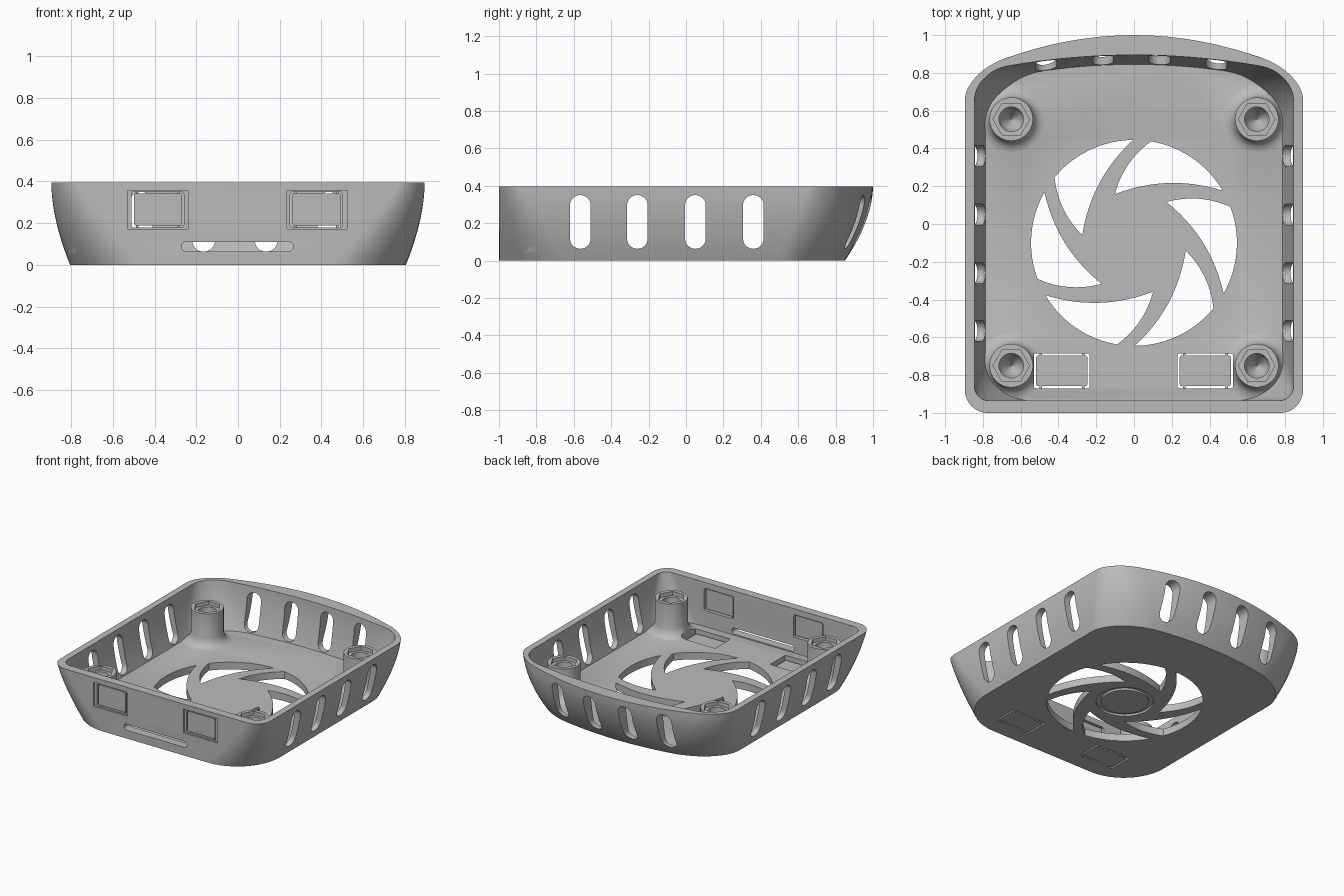
import bpy, bmesh, math
from mathutils import Vector

if "Cube" in bpy.data.objects:
    bpy.data.objects.remove(bpy.data.objects["Cube"])

grey = bpy.data.materials.new("plain grey")
grey.use_nodes = True
GREY = (0.5, 0.5, 0.5, 1)
grey.diffuse_color = GREY
grey.node_tree.nodes["Principled BSDF"].inputs["Base Color"].default_value = GREY

FLOOR, RIM = 0.055, 0.395


def finish(bm, name):
    bmesh.ops.recalc_face_normals(bm, faces=bm.faces)
    mesh = bpy.data.meshes.new(name)
    bm.to_mesh(mesh)
    bm.free()
    ob = bpy.data.objects.new(name, mesh)
    bpy.context.collection.objects.link(ob)
    mesh.materials.append(grey)
    return ob


def boolean(ob, other, op, keep=False):
    mod = ob.modifiers.new("cut", 'BOOLEAN')
    mod.operation, mod.object, mod.solver = op, other, 'EXACT'
    bpy.context.view_layer.objects.active = ob
    bpy.ops.object.modifier_apply(modifier=mod.name)
    if not keep:
        bpy.data.objects.remove(other)


def loft(bm, rings):
    loops = [[bm.verts.new(p) for p in ring] for ring in rings]
    n = len(loops[0])
    for a, b in zip(loops, loops[1:]):
        for i in range(n):
            j = (i + 1) % n
            bm.faces.new((a[i], a[j], b[j], b[i]))
    bm.faces.new(loops[0][::-1])
    bm.faces.new(loops[-1])


def prism(bm, pts, lo, hi, axis='z'):
    place = {'z': lambda u, v, w: (u, v, w), 'x': lambda u, v, w: (w, u, v),
             'y': lambda u, v, w: (u, w, v)}[axis]
    loft(bm, [[place(u, v, w) for u, v in pts] for w in (lo, hi)])


def lathe(bm, profile, x, y, n=40):
    ang = [math.tau * i / n for i in range(n)]
    loft(bm, [[(x + r * math.cos(a), y + r * math.sin(a), z) for a in ang]
              for r, z in profile])


def rounded(u0, u1, v0, v1, r, n=8):
    pts = []
    for k, (u, v) in enumerate([(u1 - r, v1 - r), (u0 + r, v1 - r),
                                (u0 + r, v0 + r), (u1 - r, v0 + r)]):
        for i in range(n + 1):
            a = (k + i / n) * math.pi / 2
            p = (u + r * math.cos(a), v + r * math.sin(a))
            if not pts or math.dist(p, pts[-1]) > 1e-5:
                pts.append(p)
    if math.dist(pts[0], pts[-1]) < 1e-5:
        pts.pop()
    return pts


def corner(a, c, b, n=12):
    """Round corner from a to b around control point c."""
    a, b, c = Vector(a), Vector(b), Vector(c)
    h1, h2 = a.lerp(c, 0.55), b.lerp(c, 0.55)
    return [a * (1 - t) ** 3 + h1 * 3 * t * (1 - t) ** 2 + h2 * 3 * t * t * (1 - t) + b * t ** 3
            for t in (i / n for i in range(n + 1))]


def outline(z, w, front, rf, back, k, rx, yc):
    """Half outline with a bowed back edge, then mirrored."""
    xb = w - rx
    yb = back - k * xb * xb
    half = corner((w - rf, front), (w, front), (w, front + rf))
    half += corner((w, yc), (w, yb - 2 * k * xb * rx), (xb, yb))
    half += [Vector((x, back - k * x * x)) for x in (xb * i / 8 for i in range(7, 0, -1))]
    pts = [(p.x, p.y, z) for p in half]
    return pts + [(0, back, z)] + [(-x, y, z) for x, y, z in reversed(pts)]


def shell_rings(z0, z1, bottom, top, steps=10):
    rings = []
    for i in range(steps + 1):
        s = i / steps
        f = 1 - (1 - s) ** 1.8
        # width and back bulge outward, corner sizes change evenly
        mix = [f, f, s, f, s, s, s]
        rings.append(outline(z0 + (z1 - z0) * s,
                             *[a + (b - a) * m for a, b, m in zip(bottom, top, mix)]))
    return rings


# Tray body and its cavity
bm = bmesh.new()
loft(bm, shell_rings(0, RIM, (0.805, -1, 0.36, 0.85, 0.2, 0.35, 0.5),
                     (0.895, -1, 0.12, 1, 0.265, 0.2, 0.66)))
tray = finish(bm, "tray")
bm = bmesh.new()
loft(bm, shell_rings(FLOOR, RIM + 0.01, (0.785, -0.935, 0.24, 0.845, 0.15, 0.3, 0.5),
                     (0.845, -0.935, 0.07, 0.895, 0.13, 0.17, 0.66)))
cavity = finish(bm, "cavity")

# Screw posts with flared feet, trimmed to the outside of the tray
POSTS = [(sx * 0.65, y) for sx in (-1, 1) for y in (0.555, -0.75)]
bm = bmesh.new()
for x, y in POSTS:
    lathe(bm, [(0.18, 0.03), (0.18, FLOOR), (0.15, 0.064), (0.128, 0.083),
               (0.115, 0.12), (0.115, 0.31)], x, y)
posts = finish(bm, "posts")
boolean(posts, tray, 'INTERSECT', keep=True)
boolean(tray, cavity, 'DIFFERENCE')
boolean(tray, posts, 'UNION')

# Nut pockets, then tapered screw holes
bm = bmesh.new()
for x, y in POSTS:
    lathe(bm, [(0.097, 0.28), (0.097, 0.34)], x, y, 6)
boolean(tray, finish(bm, "nut_pockets"), 'DIFFERENCE')
bm = bmesh.new()
for x, y in POSTS:
    lathe(bm, [(0.004, 0.11), (0.05, 0.17), (0.065, 0.2), (0.065, 0.3)], x, y, 32)
boolean(tray, finish(bm, "screw_holes"), 'DIFFERENCE')

# Vents, front slot and swirling fan openings
bm = bmesh.new()
for y in (-0.565, -0.26, 0.05, 0.36):
    for lo in (-1, 0.7):
        prism(bm, rounded(y - 0.055, y + 0.055, 0.063, 0.35, 0.054), lo, lo + 0.3, 'x')
for x in (-0.465, -0.165, 0.135, 0.435):
    prism(bm, rounded(x - 0.055, x + 0.055, 0.063, 0.35, 0.054), 0.7, 1.1, 'y')
prism(bm, rounded(-0.27, 0.265, 0.064, 0.11, 0.022), -1.1, -0.85, 'y')


def polar(r, deg):
    return Vector((r * math.cos(math.radians(deg)), r * math.sin(math.radians(deg))))


def bowed(a, b, sag, n=12):
    d = (b - a).normalized()
    c = (a + b) / 2 + Vector((-d.y, d.x)) * 2 * sag
    return [a * (1 - t) ** 2 + c * 2 * t * (1 - t) + b * t * t for t in (i / n for i in range(n))]


for k in range(6):
    turn = 60 * k
    tip, near, far = polar(0.277, turn + 111.5), polar(0.545, turn + 80.5), polar(0.545, turn + 30.5)
    rim = [polar(0.545, turn + 80.5 - 50 * i / 12) for i in range(12)]
    pts = bowed(tip, near, 0.03) + rim + bowed(far, tip, -0.05)
    prism(bm, [(p.x, p.y - 0.1) for p in pts], -0.1, 0.12)
boolean(tray, finish(bm, "openings"), 'DIFFERENCE')

# Knock-out windows in the floor and front wall
bm = bmesh.new()
for x0 in (-0.53, 0.23):
    prism(bm, rounded(x0, x0 + 0.295, -0.87, -0.685, 0.012, 3), -0.1, 0.1)
    prism(bm, rounded(x0 + 0.02, x0 + 0.27, 0.178, 0.35, 0.012, 3), -1.1, -0.85, 'y')
boolean(tray, finish(bm, "windows"), 'DIFFERENCE')
bm = bmesh.new()
for x0 in (-0.53, 0.235):
    prism(bm, rounded(x0, x0 + 0.29, 0.172, 0.357, 0.004, 2), -1.1, -0.985, 'y')
# Shallow round groove under the hub
groove = bmesh.new()
lathe(groove, [(0.2, -0.1), (0.2, 0.015)], 0, -0.1, 48)
groove_cut = finish(groove, "hub_groove")
groove = bmesh.new()
lathe(groove, [(0.165, -0.2), (0.165, 0.1)], 0, -0.1, 48)
boolean(groove_cut, finish(groove, "hub_core"), 'DIFFERENCE')
boolean(tray, finish(bm, "window_recesses"), 'DIFFERENCE')
boolean(tray, groove_cut, 'DIFFERENCE')

# Knock-out panels held by small tabs
parts = [tray]
for side, x0 in (("right", -0.53), ("left", 0.23)):
    bm = bmesh.new()
    prism(bm, rounded(x0 + 0.012, x0 + 0.283, -0.858, -0.697, 0.01, 3), 0, 0.025)
    for tx in (x0 + 0.03, x0 + 0.255):
        prism(bm, rounded(tx, tx + 0.012, -0.875, -0.68, 0.002, 2), 0.004, 0.02)
    parts.append(finish(bm, side + "_floor_panel"))
    bm = bmesh.new()
    prism(bm, rounded(x0 + 0.032, x0 + 0.262, 0.188, 0.342, 0.01, 3), -0.985, -0.945, 'y')
    for tx in (x0 + 0.04, x0 + 0.24):
        prism(bm, rounded(tx, tx + 0.012, 0.174, 0.354, 0.002, 2), -0.975, -0.955, 'y')
    parts.append(finish(bm, side + "_front_panel"))

bpy.ops.object.select_all(action='DESELECT')
for ob in parts:
    ob.select_set(True)
bpy.context.view_layer.objects.active = tray
bpy.ops.object.shade_smooth_by_angle(angle=math.radians(30))
